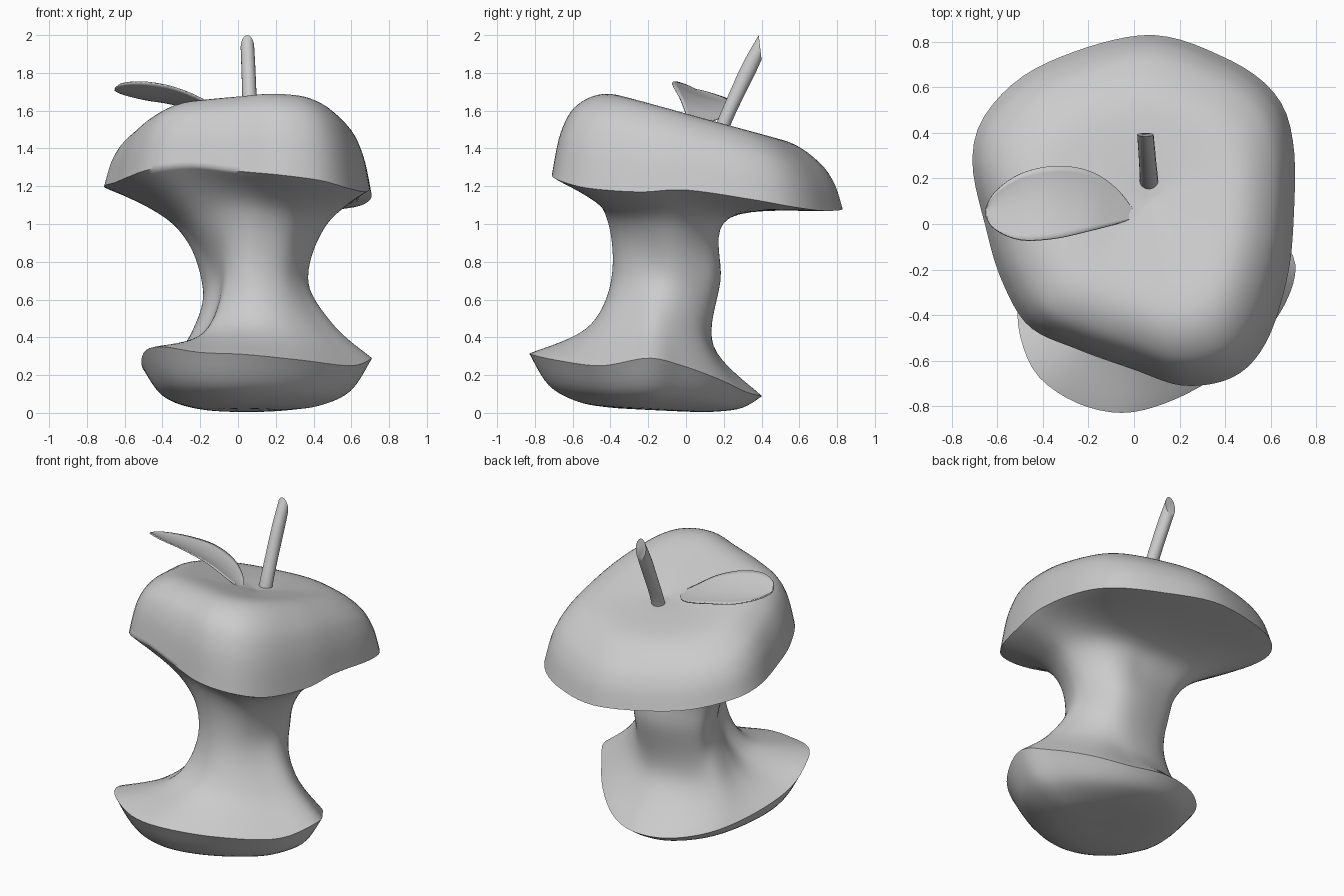
import bpy, bmesh, math
from mathutils import Vector

if "Cube" in bpy.data.objects:
    bpy.data.objects.remove(bpy.data.objects["Cube"])

AXIS = Vector((0.09, -0.1))
COLS = 96


def catmull(p0, p1, p2, p3, t):
    return 0.5 * (2 * p1 + (p2 - p0) * t + (2 * p0 - 5 * p1 + 4 * p2 - p3) * t * t
                  + (3 * p1 - p0 - 3 * p2 + p3) * t ** 3)


def spline(pts, n, closed=False):
    pts = [Vector(p) for p in pts]
    k = len(pts)
    at = (lambda i: pts[i % k]) if closed else (lambda i: pts[max(0, min(k - 1, i))])
    out = [catmull(at(i - 1), at(i), at(i + 1), at(i + 2), j / n)
           for i in range(k if closed else k - 1) for j in range(n)]
    return out if closed else out + [pts[-1]]


def ring(pts):
    """Smooth a closed outline and resample it at even angles about the core axis."""
    tau = 2 * math.pi
    dense = sorted(((math.atan2(p.y - AXIS.y, p.x - AXIS.x) % tau, p)
                    for p in spline(pts, 24, True)), key=lambda e: e[0])
    dense = [(dense[-1][0] - tau, dense[-1][1])] + dense + [(dense[0][0] + tau, dense[0][1])]
    out, k = [], 0
    for c in range(COLS):
        a = tau * c / COLS
        while dense[k + 1][0] < a:
            k += 1
        (a0, p0), (a1, p1) = dense[k], dense[k + 1]
        out.append(p0.lerp(p1, (a - a0) / max(a1 - a0, 1e-6)))
    return out


def make(name, verts, faces, angle=60):
    me = bpy.data.meshes.new(name)
    me.from_pydata([tuple(v) for v in verts], [], faces)
    bm = bmesh.new()
    bm.from_mesh(me)
    bmesh.ops.remove_doubles(bm, verts=bm.verts, dist=1e-5)
    bmesh.ops.recalc_face_normals(bm, faces=bm.faces)
    bm.to_mesh(me)
    bm.free()
    ob = bpy.data.objects.new(name, me)
    bpy.context.collection.objects.link(ob)
    bpy.ops.object.select_all(action='DESELECT')
    ob.select_set(True)
    bpy.context.view_layer.objects.active = ob
    bpy.ops.object.shade_smooth_by_angle(angle=math.radians(angle))
    return ob


def grid_faces(rows, cols, wrap):
    return [(r * cols + c, r * cols + (c + 1) % cols,
             (r + 1) * cols + (c + 1) % cols, (r + 1) * cols + c)
            for r in range(rows - 1) for c in range(cols if wrap else cols - 1)]


# Key outlines of the eaten apple
foot_rim = ring([(.71, -.2, .29), (.62, -.02, .25), (.48, .17, .18), (.3, .32, .11), (.1, .40, .09),
                 (-.12, .36, .09), (-.32, .19, .12), (-.45, -.06, .18), (-.51, -.33, .25),
                 (-.49, -.53, .33), (-.40, -.69, .35), (-.2, -.805, .32), (.03, -.82, .31),
                 (.33, -.69, .28), (.6, -.45, .25)])
waist_low = ring([(.5, -.15, .47), (.36, .06, .42), (.17, .14, .36), (-.05, .13, .36),
                  (-.23, .04, .40), (-.25, -.12, .41), (-.2, -.28, .41), (-.15, -.43, .44),
                  (.06, -.5, .47), (.25, -.47, .46), (.42, -.33, .46)])
waist_mid = ring([(.37, -.1, .72), (.31, .09, .7), (.2, .175, .7), (0, .17, .7), (-.18, .1, .7),
                  (-.17, -.06, .7), (-.1, -.2, .7), (-.05, -.33, .73), (.09, -.39, .75),
                  (.26, -.32, .74)])
waist_high = ring([(.47, -.1, 1.0), (.4, .12, 1.02), (.22, .22, 1.03), (-.1, .22, 1.03),
                   (-.33, .13, 1.0), (-.29, -.1, .99), (-.22, -.28, 1.02), (-.05, -.41, 1.08),
                   (.14, -.44, 1.08), (.33, -.36, 1.03)])
cap_rim = ring([(.70, 0, 1.18), (.70, .35, 1.13), (.62, .57, 1.09), (.4, .73, 1.07), (.05, .83, 1.08),
                (-.4, .70, 1.12), (-.64, .5, 1.17), (-.71, .28, 1.2), (-.65, -.02, 1.22),
                (-.58, -.25, 1.25), (-.46, -.45, 1.29), (-.25, -.55, 1.31), (0, -.64, 1.28),
                (.22, -.71, 1.26), (.44, -.67, 1.23), (.58, -.52, 1.19), (.67, -.25, 1.17)])


def foot_point(p, s, k):
    x, y = .05 + (p.x - .05) * s, -.22 + (p.y + .22) * s
    return Vector((x, y, (.02 - .055 * (y + .25)) * (1 - k) + p.z * k))


def cap_point(p, s, k, dip=0):
    x, y = .07 + (p.x - .07) * s, .1 + (p.y - .1) * s
    return Vector((x, y, p.z * (1 - k) + (1.59 - .27 * y - dip) * k))


# Apple core: underside, bitten waist and cap lofted column by column
columns = []
for f, lo, mid, hi, cap in zip(foot_rim, waist_low, waist_mid, waist_high, cap_rim):
    under = spline([foot_point(f, 0, 0), foot_point(f, .3, 0), foot_point(f, .58, .08),
                    foot_point(f, .83, .37), f], 5)
    waist = spline([f, lo, mid, hi, cap], 8)
    top = spline([cap, cap_point(cap, .94, .45), cap_point(cap, .83, .77), cap_point(cap, .62, 1, .01),
                  cap_point(cap, .3, 1, .02), cap_point(cap, 0, 1, .05)], 6)
    columns.append(under + waist[1:] + top[1:])
rows = len(columns[0])
make("apple_core", [columns[c][r] for r in range(rows) for c in range(COLS)],
     grid_faces(rows, COLS, True))

# Stem: bent tube with a slanted cut end (front y, z, back y, z, centre x, half width)
stem = spline([Vector(k) for k in ((.14, 1.46, .215, 1.45, .065, .042), (.168, 1.55, .243, 1.54, .065, .04),
                                   (.232, 1.7, .308, 1.68, .06, .038), (.3, 1.85, .368, 1.8, .055, .037),
                                   (.385, 2.0, .4, 1.87, .05, .036))], 5)
N = 20
sv = []
for fy, fz, by, bz, cx, hw in stem:
    for i in range(N):
        a = 2 * math.pi * i / N
        k = .5 + .5 * math.cos(a)
        sv.append((cx + hw * math.sin(a), fy + (by - fy) * k, fz + (bz - fz) * k))
last = (len(stem) - 1) * N
make("stem", sv, grid_faces(len(stem), N, True) + [tuple(range(last, last + N)), tuple(range(N))], 40)

# Leaf: tilted, slightly cupped blade (x, front edge y, back edge y, mid z, tilt)
leaf = spline([Vector(k) for k in ((.01, .03, .045, 1.53, 0), (-.08, .0, .16, 1.565, .4),
                                   (-.2, -.03, .235, 1.615, .8), (-.35, -.062, .255, 1.66, 1),
                                   (-.5, -.067, .22, 1.685, 1), (-.61, -.02, .14, 1.705, .6),
                                   (-.65, .04, .065, 1.715, .1))], 5)
M = 13
lv = []
for x, y0, y1, z, tilt in leaf:
    for i in range(M):
        v = 2 * i / (M - 1) - 1
        lv.append((x, y0 + (y1 - y0) * (v + 1) / 2, z + tilt * (.025 * v * v - .045 * v)))
blade = make("leaf", lv, grid_faces(len(leaf), M, False))
solid = blade.modifiers.new("thickness", 'SOLIDIFY')
solid.thickness = .008
